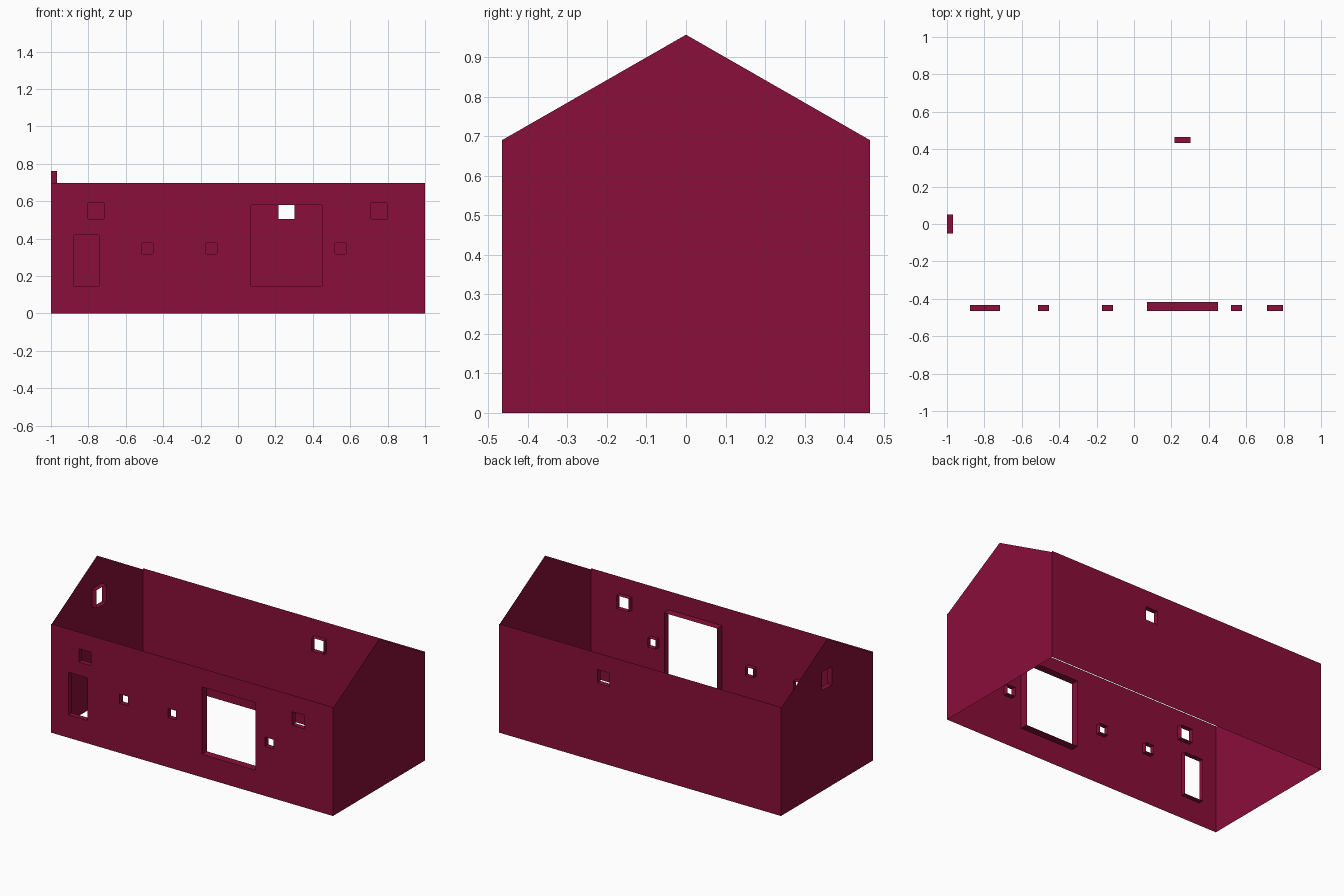
import bpy, bmesh
from mathutils import Vector

if "Cube" in bpy.data.objects:
    bpy.data.objects.remove(bpy.data.objects["Cube"])

HALF_X, HALF_Y = 1.0, 0.466
WALL_Z, EAVE_Z, RIDGE_Z = 0.698, 0.69, 0.957

paint = bpy.data.materials.new("barn_red")
paint.diffuse_color = (0.254, 0.0044, 0.041, 1)
paint.use_nodes = True
paint.node_tree.nodes["Principled BSDF"].inputs["Base Color"].default_value = paint.diffuse_color


def rect(u0, u1, v0, v1):
    return [(u0, v0), (u1, v0), (u1, v1), (u0, v1)]


def make_wall(name, outline, openings, place, outward):
    """Thin wall sheet with openings, each lined by a reveal of given depth.
    place(u, v, d) maps wall coordinates and inward depth to space."""
    bm = bmesh.new()

    def loop(points, d=0.0):
        return [bm.verts.new(place(u, v, d)) for u, v in points]

    def ring_edges(verts):
        return [bm.edges.new((verts[i], verts[(i + 1) % len(verts)]))
                for i in range(len(verts))]

    edges = ring_edges(loop(outline))
    rims = []
    for box, depth in openings:
        rim = loop(rect(*box))
        edges += ring_edges(rim)
        rims.append((rim, box, depth))
    # wall sheet
    bmesh.ops.triangle_fill(bm, edges=edges, use_beauty=True,
                            normal=Vector(outward))
    sheet = list(bm.faces)
    # reveals
    for rim, box, depth in rims:
        inner = loop(rect(*box), depth)
        for i in range(4):
            j = (i + 1) % 4
            bm.faces.new((rim[i], rim[j], inner[j], inner[i]))
    bmesh.ops.recalc_face_normals(bm, faces=bm.faces[:])
    bm.normal_update()
    if sheet[0].normal.dot(Vector(outward)) < 0:
        bmesh.ops.reverse_faces(bm, faces=bm.faces[:])
    mesh = bpy.data.meshes.new(name)
    bm.to_mesh(mesh)
    bm.free()
    mesh.materials.append(paint)
    obj = bpy.data.objects.new(name, mesh)
    bpy.context.collection.objects.link(obj)


long_side = rect(-HALF_X, HALF_X, 0, WALL_Z)
gable = [(-HALF_Y, 0), (HALF_Y, 0), (HALF_Y, EAVE_Z),
         (0, RIDGE_Z), (-HALF_Y, EAVE_Z)]

# front wall: door, gateway, upper windows, small windows
front_openings = [
    ((-0.877, -0.743, 0.147, 0.42), 0.032),
    ((0.07, 0.449, 0.147, 0.579), 0.05),
    ((-0.802, -0.716, 0.505, 0.591), 0.032),
    ((0.711, 0.797, 0.505, 0.591), 0.032),
]
for x in (-0.484, -0.142, 0.548):
    front_openings.append(((x - 0.029, x + 0.029, 0.318, 0.377), 0.032))

make_wall("front_wall", long_side, front_openings,
          lambda u, v, d: (u, -HALF_Y + d, v), (0, -1, 0))

# back wall: one window
make_wall("back_wall", long_side, [((0.216, 0.303, 0.505, 0.591), 0.032)],
          lambda u, v, d: (u, HALF_Y - d, v), (0, 1, 0))

# gable walls: the left one has a window
make_wall("left_gable", gable, [((-0.05, 0.05, 0.645, 0.762), 0.032)],
          lambda u, v, d: (-HALF_X + d, u, v), (-1, 0, 0))
make_wall("right_gable", gable, [],
          lambda u, v, d: (HALF_X - d, u, v), (1, 0, 0))
